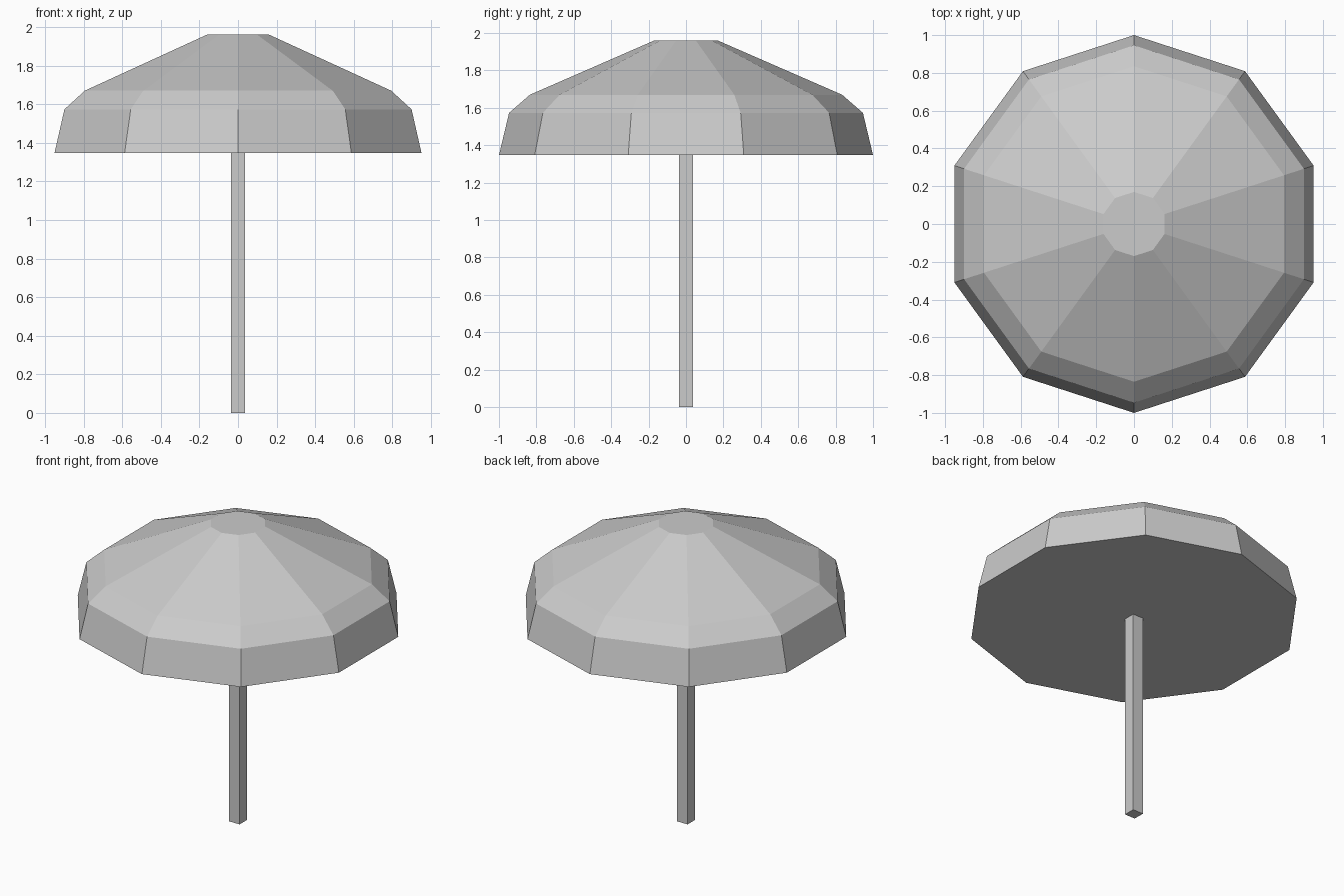
import bpy
import bmesh
from math import cos, sin, pi

old = bpy.data.objects.get("Cube")
if old:
    bpy.data.objects.remove(old, do_unlink=True)

grey = bpy.data.materials.new("light grey")
grey.use_nodes = True
color = (0.6, 0.6, 0.6, 1)
grey.diffuse_color = color
grey.node_tree.nodes["Principled BSDF"].inputs["Base Color"].default_value = color


def finish(name, bm):
    bmesh.ops.recalc_face_normals(bm, faces=bm.faces)
    mesh = bpy.data.meshes.new(name)
    bm.to_mesh(mesh)
    bm.free()
    mesh.materials.append(grey)
    obj = bpy.data.objects.new(name, mesh)
    bpy.context.collection.objects.link(obj)
    return obj


# Canopy: ten-sided closed dome, one corner facing front (radius, height)
SIDES = 10
CANOPY = [(1.0, 1.347), (0.946, 1.573), (0.835, 1.67), (0.17, 1.96)]
bm = bmesh.new()
rings = []
for radius, z in CANOPY:
    angles = [pi / 2 + 2 * pi * i / SIDES for i in range(SIDES)]
    rings.append([bm.verts.new((radius * cos(a), radius * sin(a), z)) for a in angles])
for low, high in zip(rings, rings[1:]):
    for i in range(SIDES):
        j = (i + 1) % SIDES
        bm.faces.new((low[i], low[j], high[j], high[i]))
bm.faces.new(rings[0])
bm.faces.new(rings[-1])
finish("canopy", bm)

# Pole: square post from the ground into the canopy
POLE_WIDTH, POLE_TOP = 0.075, 1.4
bm = bmesh.new()
bmesh.ops.create_cube(bm, size=1)
bmesh.ops.scale(bm, vec=(POLE_WIDTH, POLE_WIDTH, POLE_TOP), verts=bm.verts)
bmesh.ops.translate(bm, vec=(0, 0, POLE_TOP / 2), verts=bm.verts)
finish("pole", bm)
